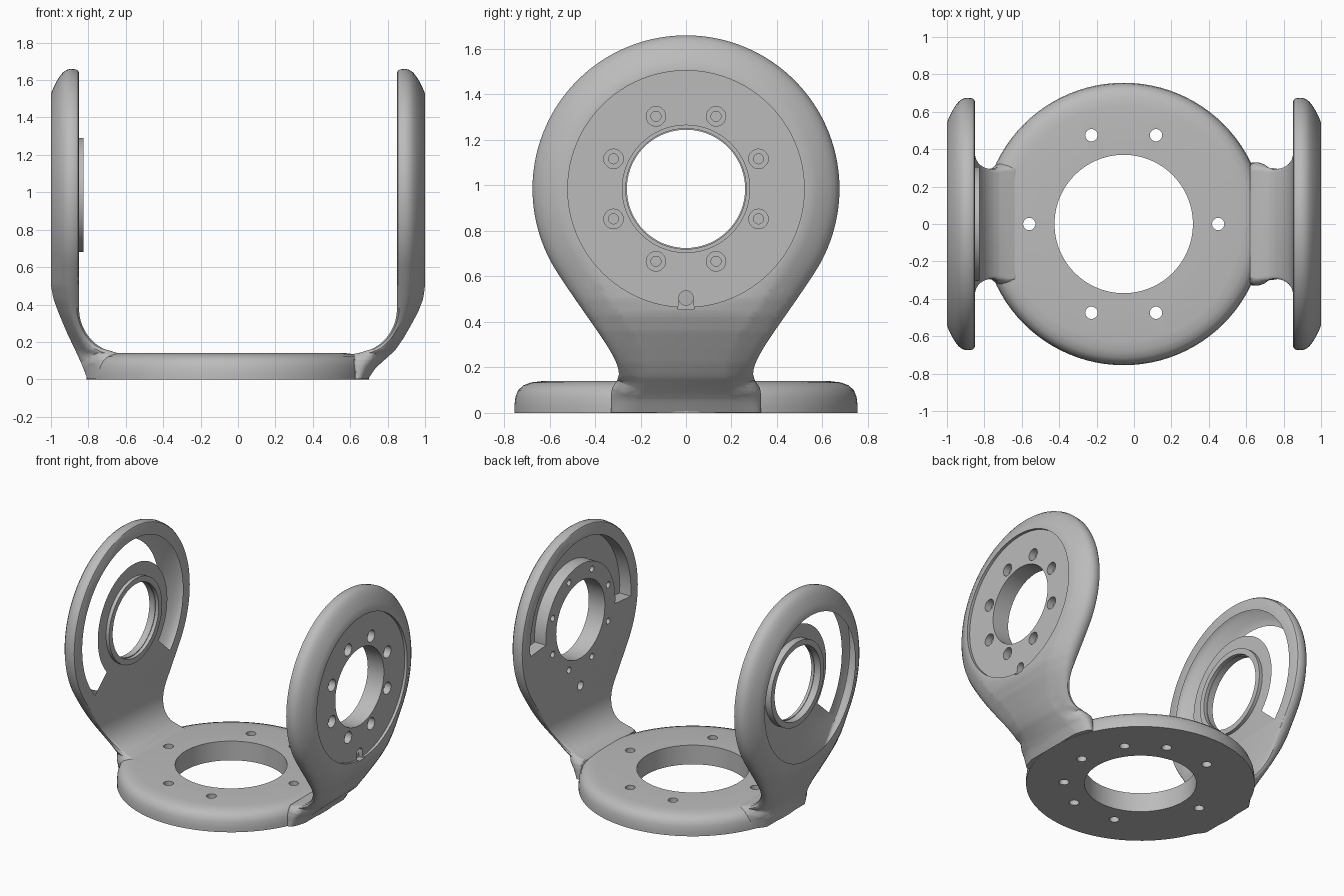
import bpy, bmesh, math
from mathutils import Vector
from mathutils.geometry import interpolate_bezier

if "Cube" in bpy.data.objects:
    bpy.data.objects.remove(bpy.data.objects["Cube"])

AXIS_Z = 0.985      # height of the pivot axis
BASE_X = -0.055     # centre of the base disc

metal = bpy.data.materials.new("light_grey_metal")
metal.use_nodes = True
metal.diffuse_color = (0.5, 0.5, 0.5, 1)
metal.node_tree.nodes["Principled BSDF"].inputs["Base Color"].default_value = (0.5, 0.5, 0.5, 1)


def finish(name, bm):
    bmesh.ops.recalc_face_normals(bm, faces=bm.faces)
    mesh = bpy.data.meshes.new(name)
    bm.to_mesh(mesh)
    bm.free()
    mesh.materials.append(metal)
    obj = bpy.data.objects.new(name, mesh)
    bpy.context.collection.objects.link(obj)
    return obj


def skin(bm, rings, cap=True):
    """Join successive closed point rings with quads."""
    loops = [[bm.verts.new(p) for p in ring] for ring in rings]
    n = len(loops[0])
    for a, b in zip(loops, loops[1:] if cap else loops[1:] + loops[:1]):
        for i in range(n):
            j = (i + 1) % n
            bm.faces.new((a[i], a[j], b[j], b[i]))
    if cap:
        bm.faces.new(loops[0])
        bm.faces.new(loops[-1])


def arc(r, a0, a1, n):
    angles = [math.radians(a0 + (a1 - a0) * i / n) for i in range(n + 1)]
    return [(r * math.cos(a), r * math.sin(a)) for a in angles]


def circle(r, n=64):
    return arc(r, 0, 360, n)[:-1]


def prism_x(bm, pts, x0, x1, y=0, z=AXIS_Z):
    skin(bm, [[(x, y + p, z + q) for p, q in pts] for x in (x0, x1)])


def prism_z(bm, pts, z0, z1, x, y):
    skin(bm, [[(x + p, y + q, z) for p, q in pts] for z in (z0, z1)])


def cut(obj, bm):
    """Subtract one cutter mesh and remove it again."""
    cutter = finish("cutter", bm)
    cutter.hide_render = True
    mod = obj.modifiers.new("cut", "BOOLEAN")
    mod.operation, mod.solver, mod.object = "DIFFERENCE", "EXACT", cutter
    bpy.context.view_layer.objects.active = obj
    bpy.ops.object.modifier_apply(modifier=mod.name)
    bpy.data.objects.remove(cutter)


def smooth(obj):
    bpy.ops.object.select_all(action="DESELECT")
    obj.select_set(True)
    bpy.context.view_layer.objects.active = obj
    bpy.ops.object.shade_smooth_by_angle(angle=math.radians(32))


def lookup(table, z):
    """Linear interpolation in a list of (z, value)."""
    for (z0, v0), (z1, v1) in zip(table, table[1:]):
        if z <= z1:
            return v0 + (v1 - v0) * max(z - z0, 0) / (z1 - z0)
    return table[-1][1]


# Arm outline: round head, tapering neck, small flare at the foot
head = [Vector((y, z + AXIS_Z)) for y, z in arc(0.675, -33, 213, 96)]
down = Vector((-0.545, -0.839))
foot = Vector((0.295, 0.17))
neck = interpolate_bezier(head[0], head[0] + down * 0.28, foot + Vector((0, 0.08)), foot, 18)[1:]
neck += [Vector(p) for p in ((0.302, 0.145), (0.325, 0.11), (0.33, 0.08), (0.33, -0.3))]
outline = head + [Vector((-p.x, p.y)) for p in neck] + neck[::-1]


def inset(d):
    n = len(outline)
    ring = []
    for i, p in enumerate(outline):
        t = (outline[(i + 1) % n] - outline[i - 1]).normalized()
        ring.append(p + Vector((-t.y, t.x)) * d)
    return ring


def inner_x(z):
    t = min(max((0.38 - z) / 0.24, 0), 1)
    return 0.85 - 0.23 * (1 - math.sqrt(1 - t * t))


# Rim section: (position through the thickness, inset from outline)
RIM = [(0, 0.02), (0.03, 0.01), (0.1, 0.003), (0.3, 0), (0.45, 0.006), (0.58, 0.02),
       (0.7, 0.043), (0.81, 0.07), (0.91, 0.1), (1, 0.132)]


def make_arm(name, side, outer):
    bm = bmesh.new()
    skin(bm, [[(u, p.x, p.y) for p in inset(d)] for u, d in RIM])
    # Rows of edges let the neck bend into the base
    for k in range(28):
        bmesh.ops.bisect_plane(bm, geom=bm.verts[:] + bm.edges[:] + bm.faces[:],
                               plane_co=(0, 0, 0.002 + k * 0.02), plane_no=(0, 0, 1),
                               clear_inner=(k == 0))
    bmesh.ops.holes_fill(bm, edges=[e for e in bm.edges if e.is_boundary], sides=0)
    for v in bm.verts:
        a, b = inner_x(v.co.z), lookup(outer, v.co.z)
        v.co.x = side * (a + (b - a) * v.co.x)
    return finish(name, bm)


def cut_x(obj, pts, side, x0, x1, y=0, z=AXIS_Z):
    bm = bmesh.new()
    prism_x(bm, pts, side * x0, side * x1, y, z)
    cut(obj, bm)


def cut_pocket(obj, side, drop):
    """Curved pocket in the inner face, open over the top of the hub."""
    pts = arc(0.58, -drop, 180 + drop, 64) + arc(0.4, 180 + drop, -drop, 64)
    cut_x(obj, pts, side, 0.8, 0.94)


left_arm = make_arm("left_arm", 1, [(0, 0.695), (0.06, 0.735), (0.155, 0.84), (0.22, 0.885),
                                    (0.29, 0.925), (0.36, 0.963), (0.43, 0.99), (0.5, 1)])
right_arm = make_arm("right_arm", -1, [(0, 0.805), (0.08, 0.835), (0.16, 0.872), (0.25, 0.915),
                                       (0.35, 0.957), (0.43, 0.987), (0.5, 1)])

# Shallow round seat on both outer faces and pockets on both inner faces
for arm, side, drop in ((left_arm, 1, 5), (right_arm, -1, 42)):
    cut_x(arm, circle(0.52, 96), side, 0.98, 1.1)
    cut_pocket(arm, side, drop)

# Left arm: large bore, ring of counterbored screw holes, locating notch
cut_x(left_arm, circle(0.28, 72), 1, 0.7, 1.2)
ring = [Vector(p) for p in arc(0.345, 22.5, 337.5, 7)]
for radius, depth in ((0.043, 0.93), (0.022, 0.7)):
    bm = bmesh.new()
    for p in ring:
        prism_x(bm, circle(radius, 20), depth, 1.1, p.x, AXIS_Z + p.y)
    cut(left_arm, bm)
cut_x(left_arm, [(-0.036, -0.045), (0.036, -0.045), (0.03, 0), (-0.03, 0)], 1, 0.95, 1.1, 0, 0.5)
cut_x(left_arm, circle(0.032, 20), 1, 0.7, 1.1, 0, 0.505)

# Right arm: stepped bearing bore
cut_x(right_arm, circle(0.26, 72), -1, 0.7, 0.94)
cut_x(right_arm, circle(0.2, 64), -1, 0.7, 1.2)

# Raised bearing collar on the right arm's inner face
bm = bmesh.new()
collar = [(-0.825, 0.265), (-0.825, 0.305), (-0.9, 0.305), (-0.9, 0.265)]
skin(bm, [[(x, y, AXIS_Z + z) for y, z in circle(r, 72)] for x, r in collar], cap=False)
bearing_collar = finish("bearing_collar", bm)

# Base disc with rounded upper edge and open centre
bm = bmesh.new()
profile = [(0.37, 0), (0.755, 0), (0.755, 0.03), (0.75, 0.07), (0.738, 0.1), (0.715, 0.121),
           (0.68, 0.134), (0.63, 0.14), (0.37, 0.14)]
skin(bm, [[(BASE_X + x, y, z) for x, y in circle(r, 96)] for r, z in profile], cap=False)
base = finish("base_disc", bm)

# Six through holes and two blind holes from below
bm = bmesh.new()
for angle, top in ((0, 0.3), (70, 0.3), (110, 0.3), (180, 0.3), (250, 0.3), (290, 0.3),
                   (38, 0.08), (-38, 0.08)):
    a = math.radians(angle)
    prism_z(bm, circle(0.033, 24), -0.1, top, BASE_X + 0.505 * math.cos(a), 0.505 * math.sin(a))
cut(base, bm)

for obj in (left_arm, right_arm, bearing_collar, base):
    smooth(obj)
